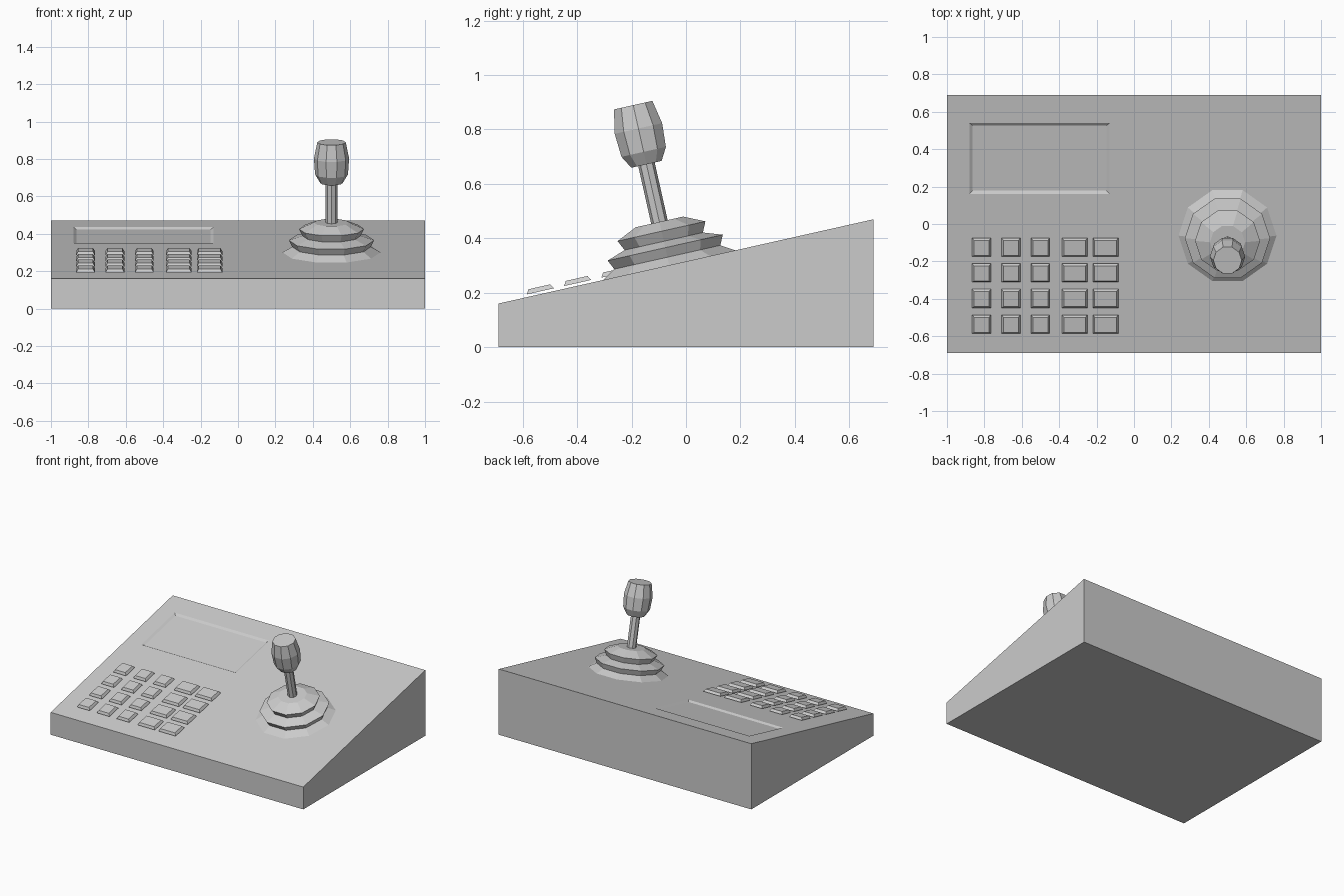
import bpy, bmesh, math
from mathutils import Matrix, Vector

if "Cube" in bpy.data.objects:
    bpy.data.objects.remove(bpy.data.objects["Cube"])

W, D, ZF, ZB = 1.0, 0.69, 0.16, 0.47          # half width, half depth, front/back height
TILT = math.atan2(ZB - ZF, 2 * D)

grey = bpy.data.materials.new("mid_grey")
grey.diffuse_color = (0.6, 0.6, 0.6, 1)
grey.use_nodes = True
grey.node_tree.nodes["Principled BSDF"].inputs["Base Color"].default_value = grey.diffuse_color


def on_slope(x, y):
    """Frame lying on the sloped panel: local z is the panel normal."""
    z = ZF + (y + D) * math.tan(TILT)
    return Matrix.Translation((x, y, z)) @ Matrix.Rotation(TILT, 4, 'X')


def finish(name, bm, matrix=Matrix()):
    bmesh.ops.recalc_face_normals(bm, faces=bm.faces)
    me = bpy.data.meshes.new(name)
    bm.to_mesh(me)
    bm.free()
    me.materials.append(grey)
    ob = bpy.data.objects.new(name, me)
    ob.matrix_world = matrix
    bpy.context.collection.objects.link(ob)
    return ob


def loft(name, rings, matrix):
    """Skin a stack of equal-length point rings and cap both ends."""
    bm = bmesh.new()
    rows = [[bm.verts.new(p) for p in ring] for ring in rings]
    n = len(rows[0])
    for a, b in zip(rows, rows[1:]):
        for i in range(n):
            bm.faces.new((a[i], a[(i + 1) % n], b[(i + 1) % n], b[i]))
    bm.faces.new(rows[0])
    bm.faces.new(rows[-1])
    return finish(name, bm, matrix)


def lathe(name, profile, sides, matrix):
    step = 2 * math.pi / sides
    return loft(name, [[(r * math.cos(i * step), r * math.sin(i * step), z)
                        for i in range(sides)] for r, z in profile], matrix)


def rect(hx, hy, z):
    return [(-hx, -hy, z), (hx, -hy, z), (hx, hy, z), (-hx, hy, z)]


# Wedge-shaped console body
side = [(-D, 0), (D, 0), (D, ZB), (-D, ZF)]
body = loft("console_body", [[(x, y, z) for y, z in side] for x in (-W, W)], Matrix())

# Shallow screen recess with sloping walls
hx, hy = 0.375, 0.19 / math.cos(TILT)
cutter = loft("screen_cutter", [rect(hx - 0.016, hy - 0.016, -0.01),
                                rect(hx, hy, 0.0),
                                rect(hx, hy, 0.05)], on_slope(-0.505, 0.35))
cutter.hide_render = True
cutter.hide_viewport = True
cut = body.modifiers.new("screen_recess", 'BOOLEAN')
cut.operation = 'DIFFERENCE'
cut.solver = 'EXACT'
cut.object = cutter

# Keypad: three narrow and two wide columns, four rows of bevelled keys
columns = [(-0.815, 0.05), (-0.658, 0.05), (-0.501, 0.05), (-0.317, 0.068), (-0.152, 0.068)]
for c, (x, half) in enumerate(columns):
    for r in range(4):
        loft(f"key_{r + 1}_{c + 1}", [rect(half, 0.051, 0.01),
                                      rect(half - 0.010, 0.041, 0.027)],
             on_slope(x, -0.122 - 0.137 * r))

# Joystick, standing square to the panel
stick_frame = on_slope(0.5, -0.062)
lathe("joystick_boot", [(0.262, 0), (0.21, 0.03), (0.228, 0.066), (0.155, 0.09),
                        (0.174, 0.128), (0.094, 0.163)], 10, stick_frame)
lathe("joystick_shaft", [(0.031, 0.15), (0.031, 0.39)], 8, stick_frame)
lathe("joystick_knob", [(0.06, 0.38), (0.088, 0.427), (0.094, 0.515), (0.076, 0.603)],
      10, stick_frame)
